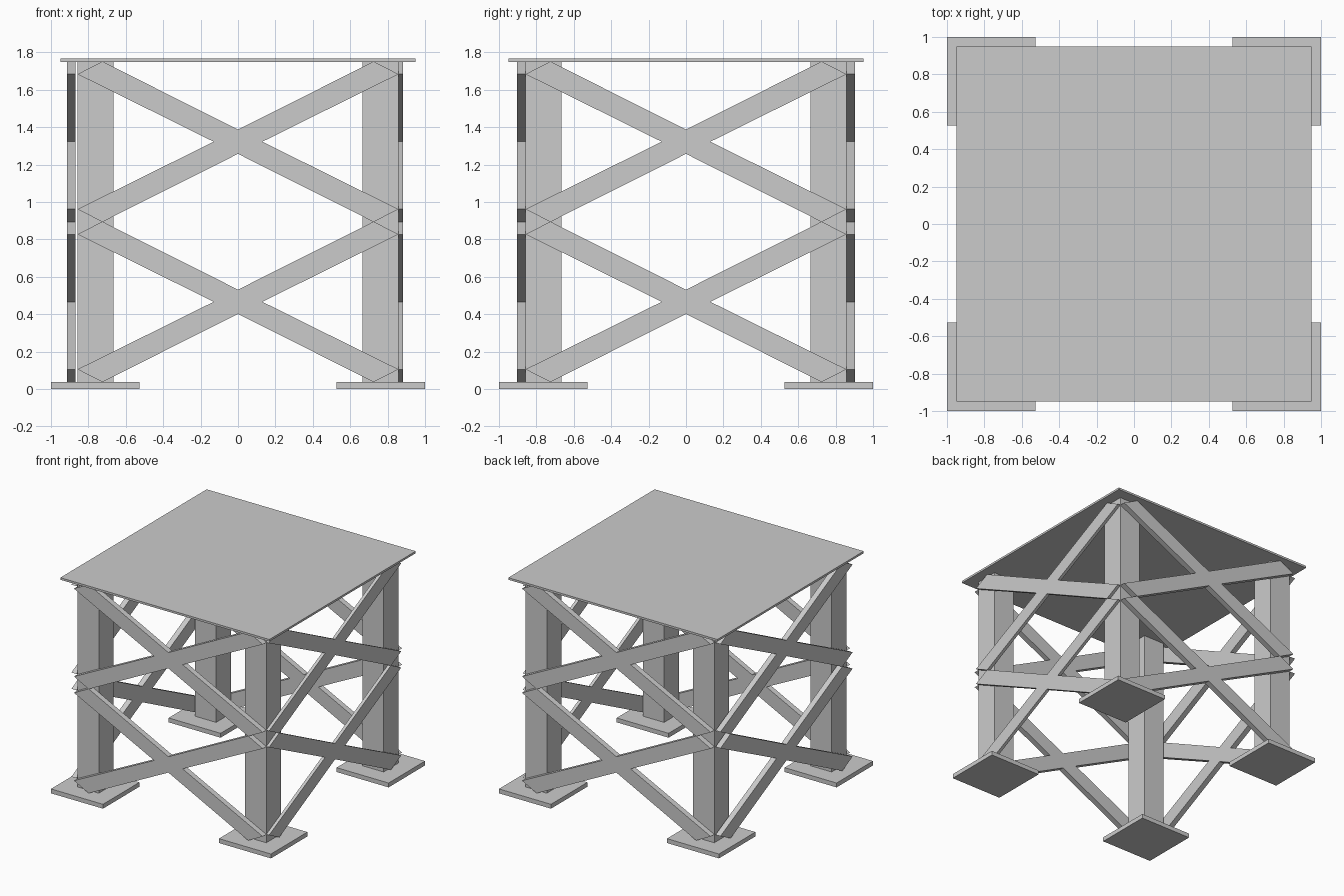
import bpy, bmesh
from mathutils import Vector

if "Cube" in bpy.data.objects:
    bpy.data.objects.remove(bpy.data.objects["Cube"])


def finish(name, bm):
    bmesh.ops.recalc_face_normals(bm, faces=bm.faces)
    mesh = bpy.data.meshes.new(name)
    bm.to_mesh(mesh)
    bm.free()
    obj = bpy.data.objects.new(name, mesh)
    bpy.context.collection.objects.link(obj)
    return obj


def box(name, x, y, z):
    bm = bmesh.new()
    bmesh.ops.create_cube(bm, size=1)
    for v in bm.verts:
        v.co = Vector([(r[0] + r[1]) / 2 + c * (r[1] - r[0])
                       for c, r in zip(v.co, (x, y, z))])
    return finish(name, bm)


def cross(name, axis, depth, zc):
    """X-shaped brace outline extruded through depth along the given axis."""
    # one quarter of the outline: top end, pointed tip, side notch, centre crotch
    w, e = 0.858, 0.725
    hi, tip, notch, crotch = 0.429, 0.361, 0.13, 0.065
    outline = [(0, crotch), (e, hi), (w, tip), (notch, 0),
               (w, -tip), (e, -hi), (0, -crotch),
               (-e, -hi), (-w, -tip), (-notch, 0), (-w, tip), (-e, hi)]

    def place(u, z, d):
        return (u, d, z + zc) if axis == 'y' else (d, u, z + zc)

    bm = bmesh.new()
    face = bm.faces.new([bm.verts.new(place(u, z, depth[0])) for u, z in outline])
    ext = bmesh.ops.extrude_face_region(bm, geom=[face])
    verts = [g for g in ext['geom'] if isinstance(g, bmesh.types.BMVert)]
    d = depth[1] - depth[0]
    bmesh.ops.translate(bm, verts=verts, vec=(0, d, 0) if axis == 'y' else (d, 0, 0))
    return finish(name, bm)


def span(s, a, b):
    return sorted((s * a, s * b))


# Table top
box("top_plate", (-0.95, 0.95), (-0.95, 0.95), (1.749, 1.766))

# Corner posts and foot pads
for sx, nx in ((-1, "left"), (1, "right")):
    for sy, ny in ((-1, "front"), (1, "back")):
        box(f"{ny}_{nx}_post", span(sx, 0.665, 0.858), span(sy, 0.665, 0.858), (0.036, 1.75))
        box(f"{ny}_{nx}_foot", span(sx, 0.527, 1.0), span(sy, 0.527, 1.0), (0, 0.036))

# Two tiers of cross braces on every side
sides = (("front", 'y', (-0.904, -0.858)), ("back", 'y', (0.857, 0.904)),
         ("left", 'x', (-0.914, -0.869)), ("right", 'x', (0.857, 0.883)))
for tier, zc in (("lower", 0.466), ("upper", 1.322)):
    for side, axis, depth in sides:
        cross(f"{side}_{tier}_brace", axis, depth, zc)
